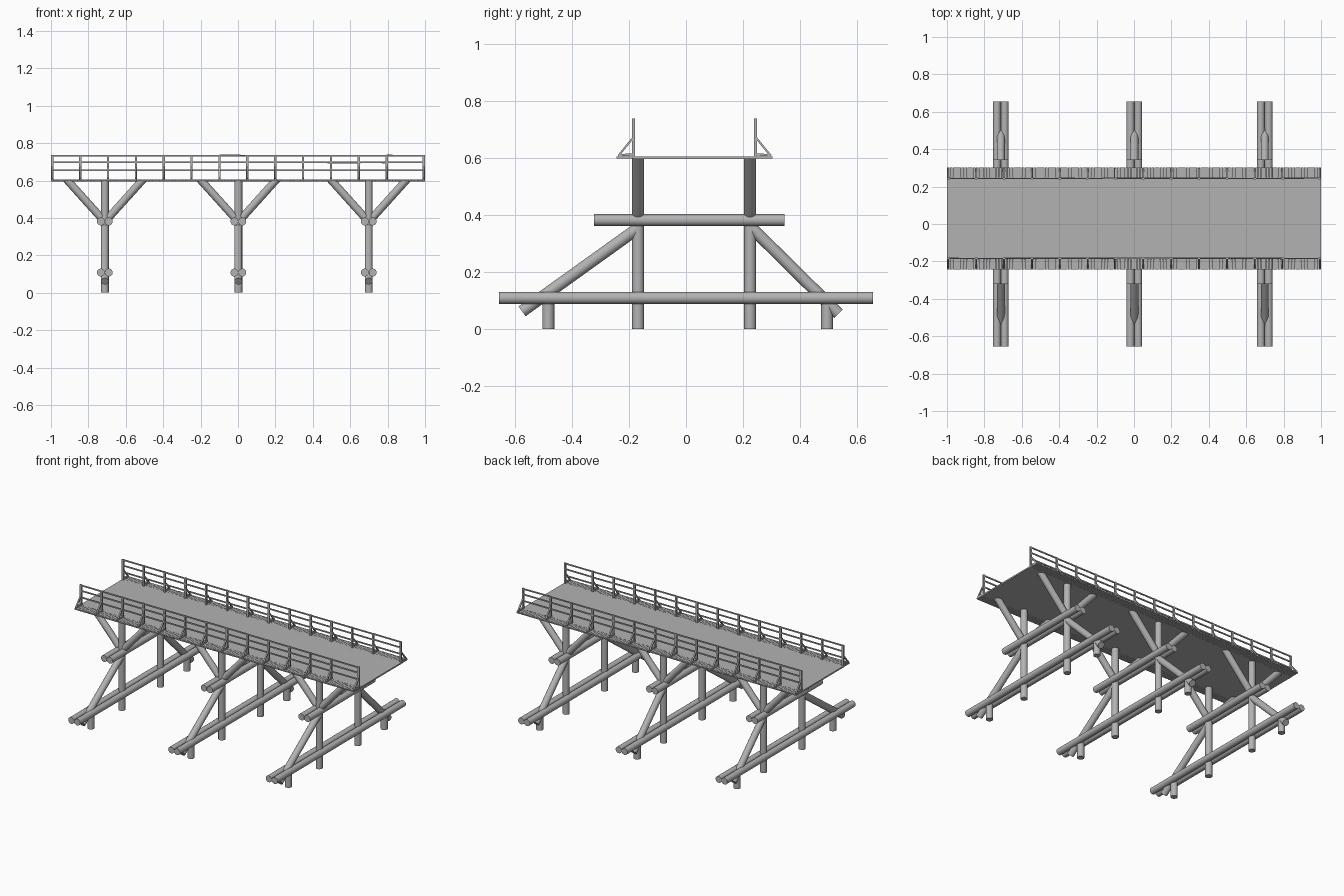
import bpy, bmesh, math, random
from mathutils import Vector, Matrix

if "Cube" in bpy.data.objects:
    bpy.data.objects.remove(bpy.data.objects["Cube"])

random.seed(4)
R = 0.021                       # log radius
TRESTLES = (-0.712, 0.002, 0.699)
POST_Y = (-0.168, 0.225)
DECK_Z = 0.597

# dark weathered grey for all timber
timber = bpy.data.materials.new("timber_grey")
timber.diffuse_color = (0.45, 0.45, 0.45, 1)
timber.use_nodes = True
timber.node_tree.nodes["Principled BSDF"].inputs["Base Color"].default_value = timber.diffuse_color


def finish(name, bm, smooth=False):
    me = bpy.data.meshes.new(name)
    bm.to_mesh(me)
    bm.free()
    me.materials.append(timber)
    ob = bpy.data.objects.new(name, me)
    bpy.context.collection.objects.link(ob)
    if smooth:
        bpy.ops.object.select_all(action='DESELECT')
        ob.select_set(True)
        bpy.context.view_layer.objects.active = ob
        bpy.ops.object.shade_smooth_by_angle(angle=math.radians(40))
    return ob


def log(bm, a, b, r=R):
    """Round log from point a to point b."""
    a, b = Vector(a), Vector(b)
    d = b - a
    m = Matrix.Translation((a + b) / 2) @ d.to_track_quat('Z', 'Y').to_matrix().to_4x4()
    bmesh.ops.create_cone(bm, cap_ends=True, segments=24, radius1=r, radius2=r,
                          depth=d.length, matrix=m)


def box(bm, lo, hi):
    lo, hi = Vector(lo), Vector(hi)
    bmesh.ops.create_cube(bm, size=1, matrix=Matrix.Translation((lo + hi) / 2)
                          @ Matrix.Diagonal((*(hi - lo), 1)))


def bar(bm, a, b, w, h):
    """Square-cut board from point a to point b."""
    a, b = Vector(a), Vector(b)
    d = b - a
    m = Matrix.Translation((a + b) / 2) @ d.to_track_quat('X', 'Z').to_matrix().to_4x4()
    bmesh.ops.create_cube(bm, size=1, matrix=m @ Matrix.Diagonal((d.length, w, h, 1)))


# Trestles
for i, x in enumerate(TRESTLES, 1):
    bm = bmesh.new()
    for y in POST_Y:
        log(bm, (x, y, 0), (x, y, DECK_Z))
    finish(f"trestle_posts_{i}", bm, True)

    # paired cross logs, lower and upper
    bm = bmesh.new()
    for s in (-1, 1):
        log(bm, (x + s * 0.021, -0.655, 0.108), (x + s * 0.021, 0.655, 0.108))
        log(bm, (x + s * 0.021, -0.322, 0.381), (x + s * 0.021, 0.345, 0.381))
    finish(f"cross_logs_{i}", bm, True)

    # short outer stakes
    bm = bmesh.new()
    for y in (-0.483, 0.495):
        log(bm, (x, y, 0), (x, y, 0.11))
    finish(f"outer_stakes_{i}", bm, True)

    # raking side braces
    bm = bmesh.new()
    log(bm, (x, -0.575, 0.061), (x, -0.169, 0.352))
    log(bm, (x, 0.535, 0.053), (x, 0.225, 0.359))
    finish(f"side_braces_{i}", bm, True)

    # lengthwise struts, trimmed flush under the deck
    bm = bmesh.new()
    for y in POST_Y:
        for s in (-1, 1):
            log(bm, (x + s * 0.02, y, 0.401), (x + s * 0.237, y, 0.642))
    cut = bmesh.ops.bisect_plane(bm, geom=bm.verts[:] + bm.edges[:] + bm.faces[:],
                                 plane_co=(0, 0, DECK_Z), plane_no=(0, 0, 1),
                                 clear_outer=True)
    edges = [e for e in cut['geom_cut'] if isinstance(e, bmesh.types.BMEdge)]
    bmesh.ops.holes_fill(bm, edges=edges)
    finish(f"deck_struts_{i}", bm, True)

# Deck planks with a flat roadway over them
bm = bmesh.new()
N = 130
pitch = 2.0 / N
for k in range(N):
    x0 = -1 + k * pitch
    box(bm, (x0 + 0.0008, -0.243, 0.5965), (x0 + pitch - 0.0008, 0.303, 0.6045))
finish("deck_planks", bm)

bm = bmesh.new()
box(bm, (-1, -0.183, 0.596), (1, 0.249, 0.605))
finish("roadway", bm)

# Railings
xs = [-0.993 + 0.149 * k for k in range(13)] + [0.993]
for side, y, out in (("front", -0.184, -1), ("back", 0.244, 1)):
    bm = bmesh.new()
    for x in xs:
        box(bm, (x - 0.006, y - 0.005, 0.604), (x + 0.006, y + 0.005, 0.737))
    finish(f"{side}_rail_posts", bm)

    # outrigger and slanted stay at each post
    bm = bmesh.new()
    for x in xs:
        bar(bm, (x, y, 0.612), (x, y + out * 0.055, 0.608), 0.009, 0.008)
        bar(bm, (x, y, 0.672), (x, y + out * 0.052, 0.608), 0.009, 0.007)
    finish(f"{side}_rail_stays", bm)

    # slightly uneven rail boards, set within the post thickness
    bm = bmesh.new()
    for z in (0.733, 0.697, 0.655):
        for k in range(0, 13, 2):
            x0 = -1 if k == 0 else xs[k]
            x1 = 1 if k == 12 else xs[k + 2]
            j = [random.uniform(-0.001, 0.001) for _ in range(2)]
            bar(bm, (x0, y + j[1], z + j[0]), (x1, y + j[0], z + j[1]), 0.006, 0.008)
    # last bay stops at the final post
    finish(f"{side}_rails", bm)
